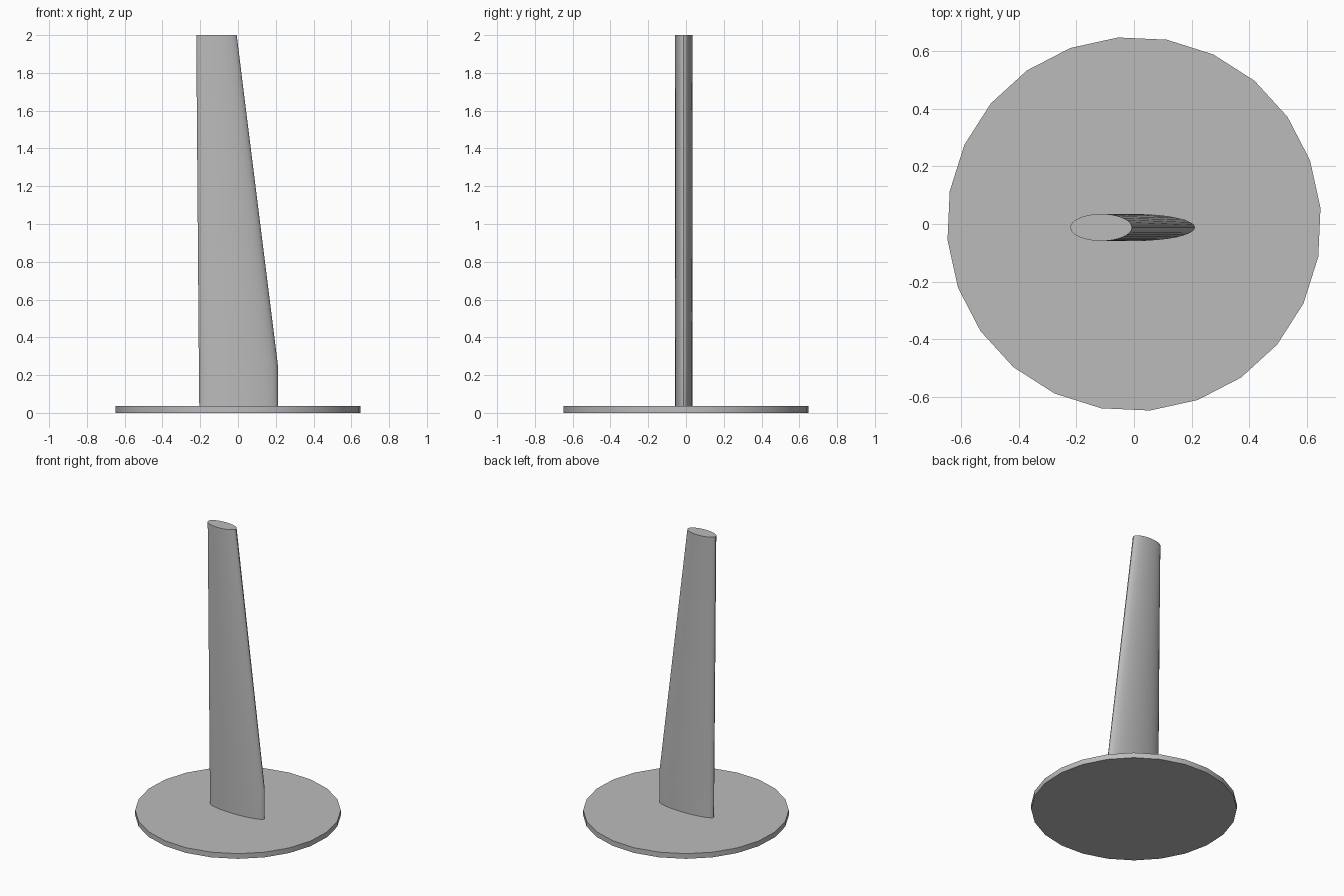
import bpy, bmesh
from math import cos, sin, radians, tau

cube = bpy.data.objects.get("Cube")
if cube:
    bpy.data.objects.remove(cube, do_unlink=True)

grey = bpy.data.materials.new("plain_grey")
grey.use_nodes = True
colour = (0.5, 0.5, 0.5, 1)
grey.diffuse_color = colour
grey.node_tree.nodes["Principled BSDF"].inputs["Base Color"].default_value = colour


def ring(x0, x1, y, half_depth, z, sides, turn=0.0):
    """Ellipse spanning x0..x1 at height z."""
    cx, rx = (x0 + x1) / 2, (x1 - x0) / 2
    return [(cx + rx * cos(tau * i / sides + turn),
             y + half_depth * sin(tau * i / sides + turn), z) for i in range(sides)]


def loft(name, rings):
    """Skin a stack of rings and cap both ends."""
    bm = bmesh.new()
    loops = [[bm.verts.new(p) for p in r] for r in rings]
    for low, high in zip(loops, loops[1:]):
        for i in range(len(low)):
            j = (i + 1) % len(low)
            bm.faces.new((low[i], low[j], high[j], high[i]))
    bm.faces.new(loops[0][::-1])
    bm.faces.new(loops[-1])
    mesh = bpy.data.meshes.new(name)
    bm.to_mesh(mesh)
    bm.free()
    mesh.materials.append(grey)
    obj = bpy.data.objects.new(name, mesh)
    bpy.context.collection.objects.link(obj)
    bpy.ops.object.select_all(action="DESELECT")
    obj.select_set(True)
    bpy.context.view_layer.objects.active = obj
    bpy.ops.object.shade_smooth_by_angle(angle=radians(30))


# Round base plate
R = 0.65
loft("base_plate", [ring(-R, R, 0, R, z, 24, radians(4.9)) for z in (0, 0.036)])

# Upright fin: straight root, then the trailing edge sweeps in to the tip
sections = [(-0.205, 0.212, 0.036), (-0.207, 0.212, 0.245), (-0.221, -0.007, 2.0)]
loft("fin", [ring(x0, x1, -0.012, 0.047, z, 32) for x0, x1, z in sections])
